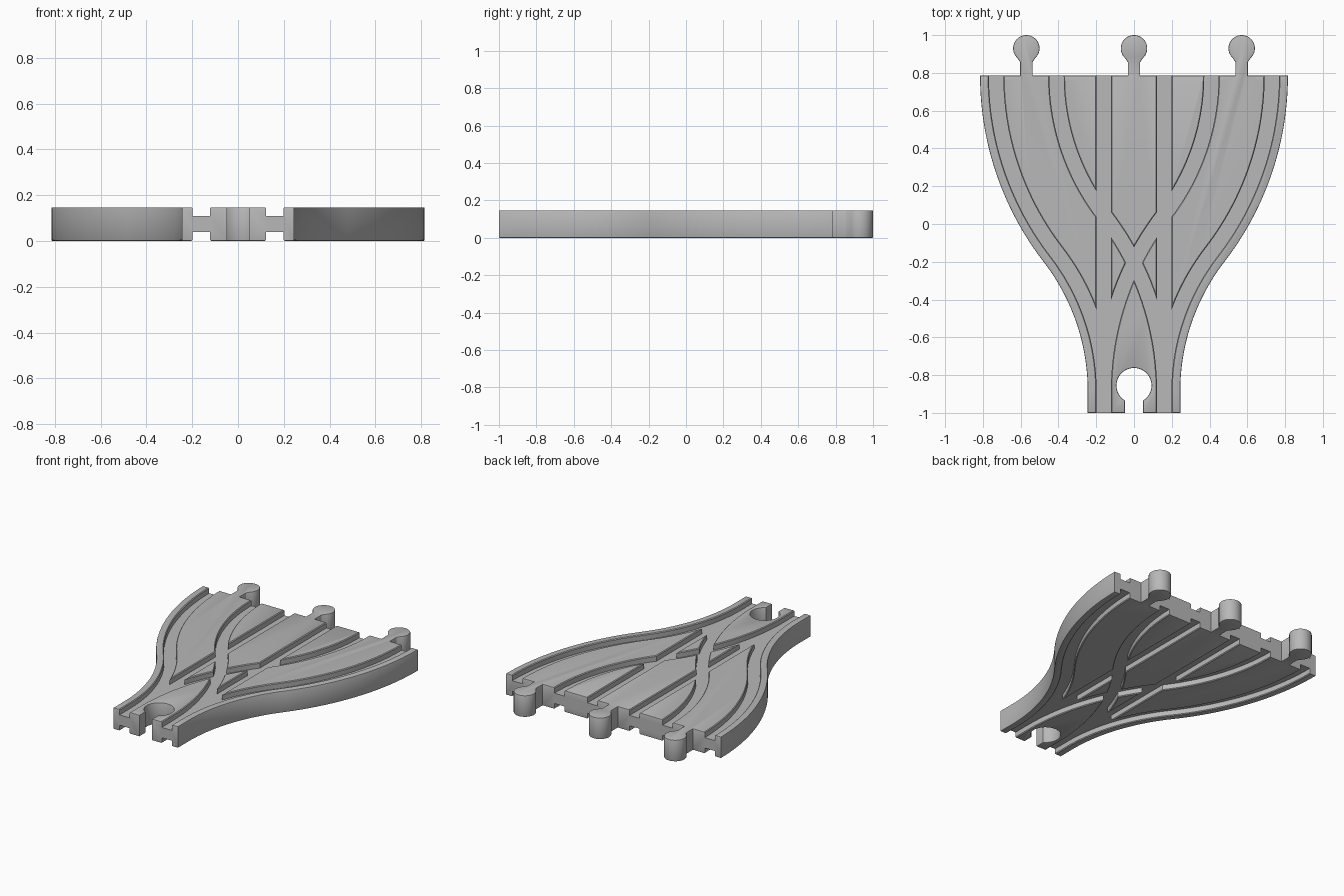
import bpy, bmesh
from math import sin, cos, atan, asin, pi, radians

cube = bpy.data.objects.get("Cube")
if cube:
    bpy.data.objects.remove(cube)

# Main dimensions
HEIGHT = 0.147
FLOOR_LOW, FLOOR_HIGH = 0.038, 0.109
FRONT, BACK = -1.0, 0.785
SPREAD = 0.57          # sideways shift of the outer lanes
LEAD = 0.115           # straight run before the curve
HALF_LANE = 0.245
GAUGE = 0.16           # lane centre to groove centre
GROOVE = 0.038         # half width of a groove
CHAMFER = 0.005

run = BACK - FRONT - LEAD
SWEEP = 2 * atan(SPREAD / run)
RADIUS = run / 2 / sin(SWEEP)


def lane(offset, steps=28):
    """Curved lane as (x, y) points, shifted sideways by offset."""
    pts = [(offset, FRONT)]
    for i in range(steps + 1):
        a = SWEEP * i / steps
        r = RADIUS - offset
        pts.append((RADIUS - r * cos(a), FRONT + LEAD + r * sin(a)))
    for i in range(1, steps + 1):
        a = SWEEP * (1 - i / steps)
        r = RADIUS + offset
        pts.append((SPREAD - RADIUS + r * cos(a), BACK - r * sin(a)))
    return pts


def arc(cx, cy, r, start, end, steps=40):
    return [(cx + r * cos(start + (end - start) * i / steps),
             cy + r * sin(start + (end - start) * i / steps)) for i in range(steps + 1)]


def peg(cx, r=0.07, stem=0.033):
    """Round connector on a stem, traced right to left."""
    a = asin(stem / r)
    head = arc(cx, 1.0 - r, r, -pi / 2 + a, 1.5 * pi - a)
    flare = 0.012
    neck = head[0][1] - flare
    return ([(cx + stem, BACK), (cx + stem, neck)] + head[2:-2]
            + [(cx - stem, neck), (cx - stem, BACK)])


def socket(r=0.093, slot=0.048):
    """Keyhole opening at the front, traced left to right."""
    a = asin(slot / r)
    hole = arc(0, -0.855, r, 1.5 * pi - a, -pi / 2 + a)
    return [(-slot, FRONT)] + hole + [(slot, FRONT)]


def make_object(name, bm):
    bmesh.ops.recalc_face_normals(bm, faces=bm.faces)
    mesh = bpy.data.meshes.new(name)
    bm.to_mesh(mesh)
    bm.free()
    obj = bpy.data.objects.new(name, mesh)
    bpy.context.collection.objects.link(obj)
    return obj


# Track body: one outline with pegs and socket, extruded and edge-chamfered
right = lane(HALF_LANE)
outline = right + peg(SPREAD) + peg(0) + peg(-SPREAD)
outline += [(-x, y) for x, y in reversed(right)] + socket()

bm = bmesh.new()
base = bm.faces.new([bm.verts.new((x, y, 0)) for x, y in outline])
top = bmesh.ops.extrude_face_region(bm, geom=[base], use_keep_orig=True)
for v in [g for g in top["geom"] if isinstance(g, bmesh.types.BMVert)]:
    v.co.z = HEIGHT
rims = [e for e in bm.edges if abs(e.verts[0].co.z - e.verts[1].co.z) < 0.001]
bmesh.ops.recalc_face_normals(bm, faces=bm.faces)
bmesh.ops.bevel(bm, geom=rims, offset=CHAMFER, segments=2, profile=0.5, affect='EDGES')
body = make_object("track_body", bm)


# Groove cutters: a flared channel swept along a path, above and below
def groove_cutter(name, path):
    path = [(path[0][0], FRONT - 0.05)] + path + [(path[-1][0], BACK + 0.05)]
    wide = GROOVE + CHAMFER
    half = [(GROOVE, FLOOR_HIGH), (GROOVE, HEIGHT - CHAMFER), (wide, HEIGHT), (wide, HEIGHT + 0.05)]
    section = half + [(-w, z) for w, z in reversed(half)]
    bm = bmesh.new()
    for below in (False, True):
        rings = []
        for i, (x, y) in enumerate(path):
            x0, y0 = path[max(i - 1, 0)]
            x1, y1 = path[min(i + 1, len(path) - 1)]
            dx, dy = x1 - x0, y1 - y0
            if i in (0, 1, len(path) - 2, len(path) - 1):
                dx, dy = 0, 1
            n = (dx * dx + dy * dy) ** 0.5
            rings.append([bm.verts.new((x + w * dy / n, y - w * dx / n,
                                        HEIGHT - z if below else z)) for w, z in section])
        for a, b in zip(rings, rings[1:]):
            for j in range(len(section)):
                k = (j + 1) % len(section)
                bm.faces.new((a[j], a[k], b[k], b[j]))
        bm.faces.new(rings[0])
        bm.faces.new(rings[-1])
    return make_object(name, bm)


cutters = []
for side in (-1, 1):
    cutters.append(groove_cutter("straight_groove_cutter",
                                 [(side * GAUGE, FRONT), (side * GAUGE, BACK)]))
    for offset in (-GAUGE, GAUGE):
        cutters.append(groove_cutter("curved_groove_cutter",
                                     [(side * x, y) for x, y in lane(offset)]))

bpy.ops.object.select_all(action='DESELECT')
bpy.context.view_layer.objects.active = body
body.select_set(True)
for cutter in cutters:
    cutter.hide_render = True
    mod = body.modifiers.new("groove", 'BOOLEAN')
    mod.operation = 'DIFFERENCE'
    mod.solver = 'EXACT'
    mod.object = cutter
    bpy.ops.object.modifier_apply(modifier=mod.name)
for cutter in cutters:
    bpy.data.objects.remove(cutter)

# Single grey finish
grey = bpy.data.materials.new("track_grey")
grey.use_nodes = True
colour = (0.48, 0.48, 0.48, 1)
grey.diffuse_color = colour
grey.node_tree.nodes["Principled BSDF"].inputs["Base Color"].default_value = colour
body.data.materials.clear()
body.data.materials.append(grey)
bpy.ops.object.shade_smooth_by_angle(angle=radians(25))
